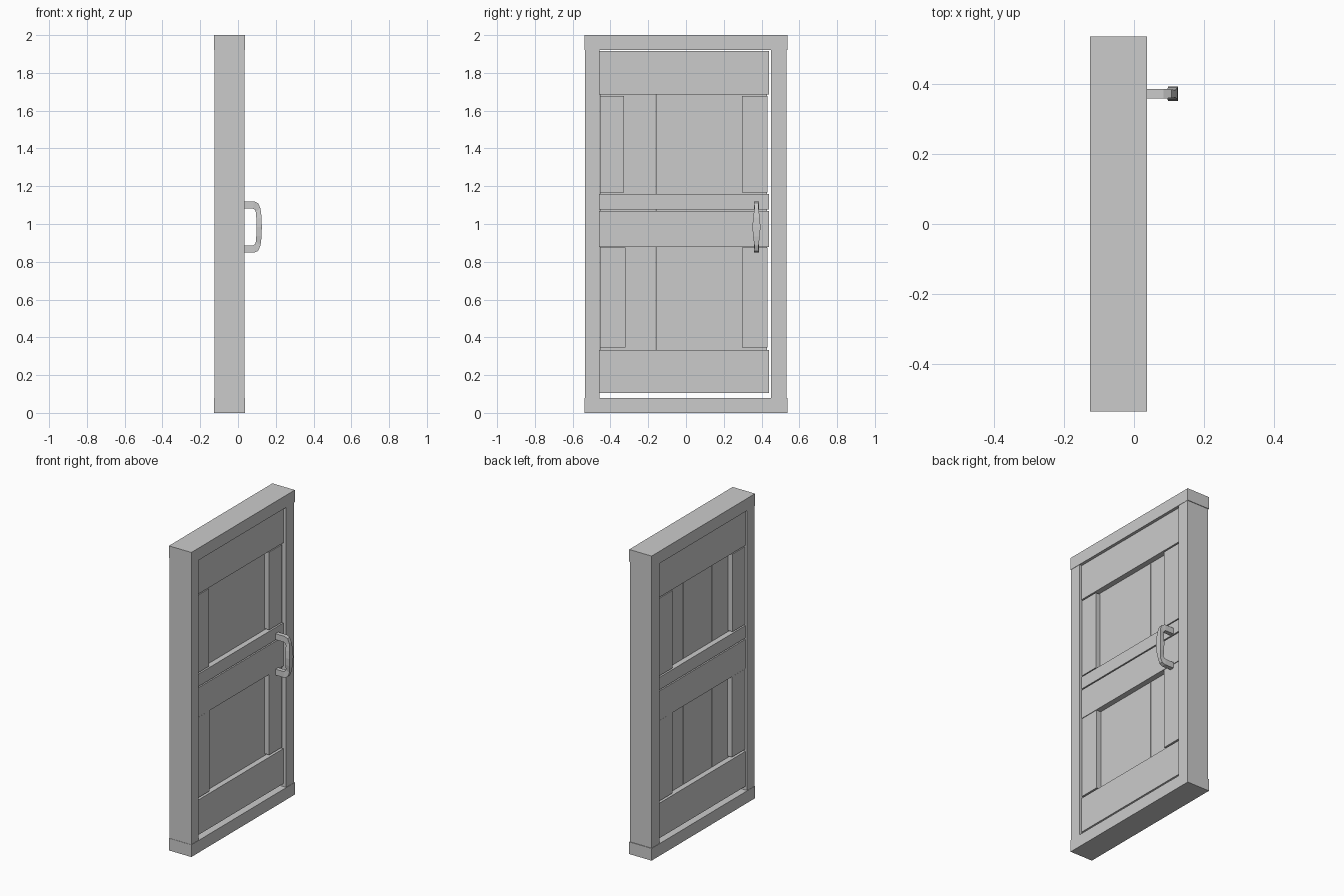
import bpy, bmesh
from mathutils import Vector

if "Cube" in bpy.data.objects:
    bpy.data.objects.remove(bpy.data.objects["Cube"])

def box(name, x, y, z):
    bm = bmesh.new()
    bmesh.ops.create_cube(bm, size=1)
    for v in bm.verts:
        v.co = Vector([(r[0] + r[1]) / 2 + c * (r[1] - r[0]) for c, r in zip(v.co, (x, y, z))])
    return finish(name, bm)

def finish(name, bm):
    bmesh.ops.recalc_face_normals(bm, faces=bm.faces)
    me = bpy.data.meshes.new(name)
    bm.to_mesh(me)
    bm.free()
    ob = bpy.data.objects.new(name, me)
    bpy.context.collection.objects.link(ob)
    return ob

# Outer frame
FX, JX = (-0.126, 0.037), (-0.124, 0.035)
box("header", FX, (-0.537, 0.537), (1.92, 2.0))
box("sill", FX, (-0.537, 0.537), (0, 0.08))
box("jamb_hinge_side", JX, (-0.535, -0.458), (0.08, 1.92))
box("jamb_handle_side", JX, (0.45, 0.533), (0.08, 1.92))

# Core boards
for i, (a, b) in enumerate([(-0.456, -0.162), (-0.160, 0.134), (0.136, 0.430)]):
    box(f"board_{i}", (-0.075, -0.015), (a, b), (0.107, 1.914))

# Planks on both faces of the door
for side, rx, sx in (("front", (-0.015, 0.021), (-0.015, 0.019)),
                     ("back", (-0.111, -0.075), (-0.109, -0.075))):
    for name, z in (("top_rail", (1.686, 1.917)), ("lock_bar", (1.078, 1.16)),
                    ("middle_rail", (0.877, 1.07)), ("bottom_rail", (0.104, 0.334))):
        box(f"{name}_{side}", rx, (-0.457, 0.44), z)
    for name, z, inner in (("upper", (1.168, 1.678), -0.328), ("lower", (0.347, 0.875), -0.321)):
        box(f"{name}_hinge_stile_{side}", sx, (-0.455, inner), z)
        box(f"{name}_handle_stile_{side}", sx, (0.297, 0.431), z)

# Pull handle: rectangular section swept along a C path
CY, CZ = 0.373, 0.984
half = [  # outer x, outer dz, inner x, inner dz, half width
    (0.021, 0.136, 0.021, 0.097, 0.014),
    (0.085, 0.136, 0.080, 0.097, 0.014),
    (0.107, 0.126, 0.089, 0.092, 0.012),
    (0.119, 0.098, 0.094, 0.080, 0.011),
    (0.125, 0.050, 0.097, 0.045, 0.018),
]
path = half + [(0.126, 0, 0.097, 0, 0.021)] + [(a, -b, c, -d, w) for a, b, c, d, w in reversed(half)]
bm = bmesh.new()
rings = [[bm.verts.new((x, CY + s * w, CZ + z))
          for x, z, s in ((ox, oz, -1), (ox, oz, 1), (ix, iz, 1), (ix, iz, -1))]
         for ox, oz, ix, iz, w in path]
for r, q in zip(rings, rings[1:]):
    for i in range(4):
        j = (i + 1) % 4
        bm.faces.new((r[i], r[j], q[j], q[i]))
bm.faces.new(rings[0])
bm.faces.new(rings[-1])
finish("pull_handle", bm)
